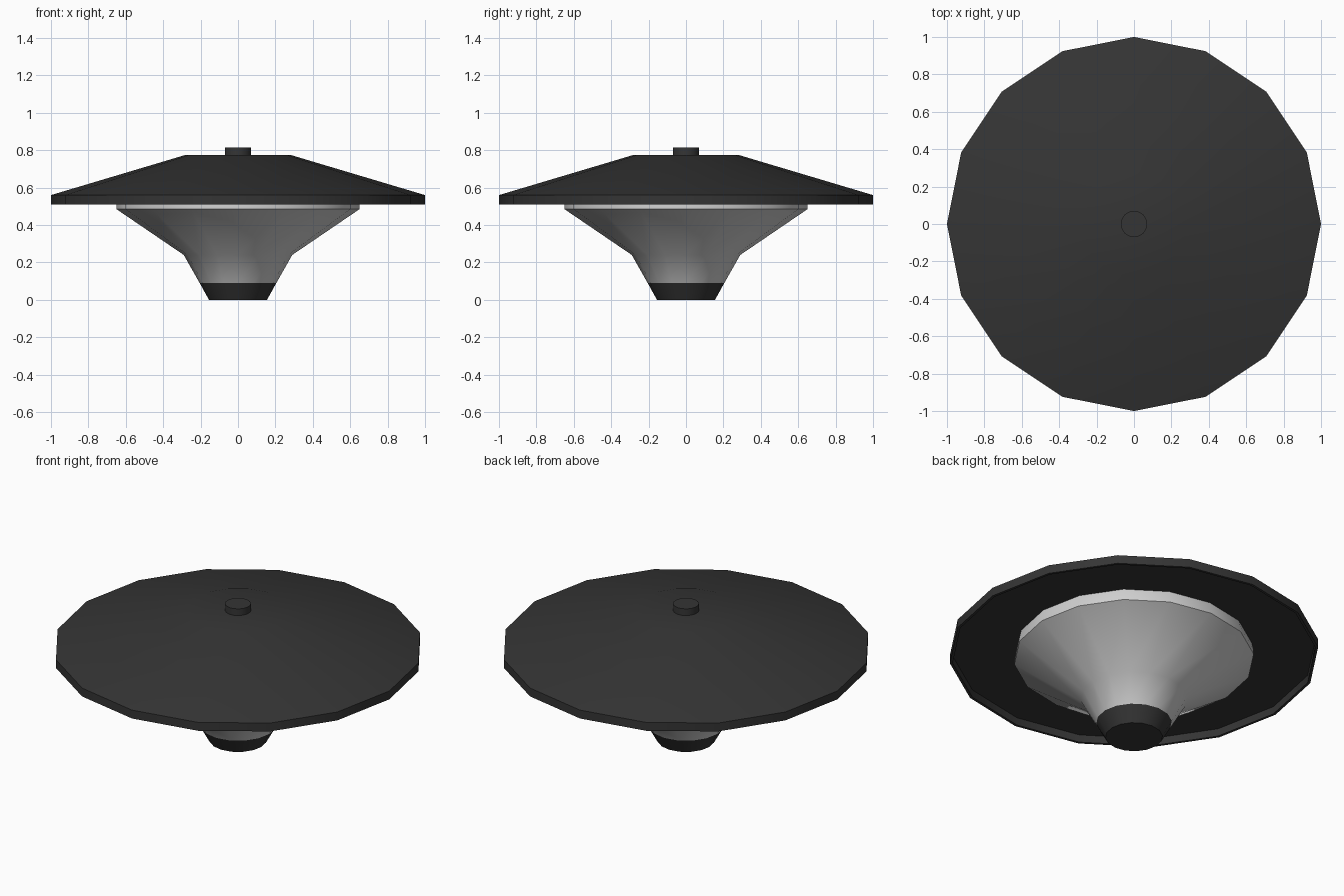
import bpy, bmesh, math

if "Cube" in bpy.data.objects:
    bpy.data.objects.remove(bpy.data.objects["Cube"])

def material(name, rgb):
    m = bpy.data.materials.new(name)
    m.diffuse_color = (*rgb, 1)
    m.use_nodes = True
    m.node_tree.nodes["Principled BSDF"].inputs["Base Color"].default_value = m.diffuse_color
    return m

black = material("black metal", (0.035, 0.035, 0.035))
frosted = material("frosted glass", (0.62, 0.62, 0.62))

def lathe(name, profile, sides, mat, angle=40):
    """Revolve (radius, z) points about z; radius 0 closes an end."""
    bm = bmesh.new()
    rings = []
    for r, z in profile:
        if r == 0:
            rings.append([bm.verts.new((0, 0, z))] * sides)
        else:
            rings.append([bm.verts.new((r * math.cos(i * math.tau / sides),
                                        r * math.sin(i * math.tau / sides), z))
                          for i in range(sides)])
    for a, b in zip(rings, rings[1:]):
        for i in range(sides):
            j = (i + 1) % sides
            quad = list(dict.fromkeys([a[i], a[j], b[j], b[i]]))
            bm.faces.new(quad)
    bmesh.ops.recalc_face_normals(bm, faces=bm.faces)
    me = bpy.data.meshes.new(name)
    bm.to_mesh(me)
    bm.free()
    me.materials.append(mat)
    ob = bpy.data.objects.new(name, me)
    bpy.context.collection.objects.link(ob)
    bpy.ops.object.select_all(action='DESELECT')
    ob.select_set(True)
    bpy.context.view_layer.objects.active = ob
    bpy.ops.object.shade_smooth_by_angle(angle=math.radians(angle))
    return ob

# Wide hollow cap with a short vertical rim
lathe("cap", [(0, 0.775), (0.28, 0.775), (1, 0.56), (1, 0.51),
              (0.985, 0.51), (0.985, 0.555), (0, 0.555)], 16, black)
# Small knob on top
lathe("knob", [(0, 0.77), (0.07, 0.77), (0.07, 0.815), (0, 0.815)], 24, black)
# Flared glass diffuser
lathe("diffuser", [(0, 0.09), (0.205, 0.09), (0.29, 0.24), (0.65, 0.485),
                   (0.65, 0.51), (0.64, 0.555)], 16, frosted)
# Dark collar at the foot
lathe("collar", [(0, 0), (0.155, 0), (0.206, 0.092), (0, 0.092)], 16, black)
